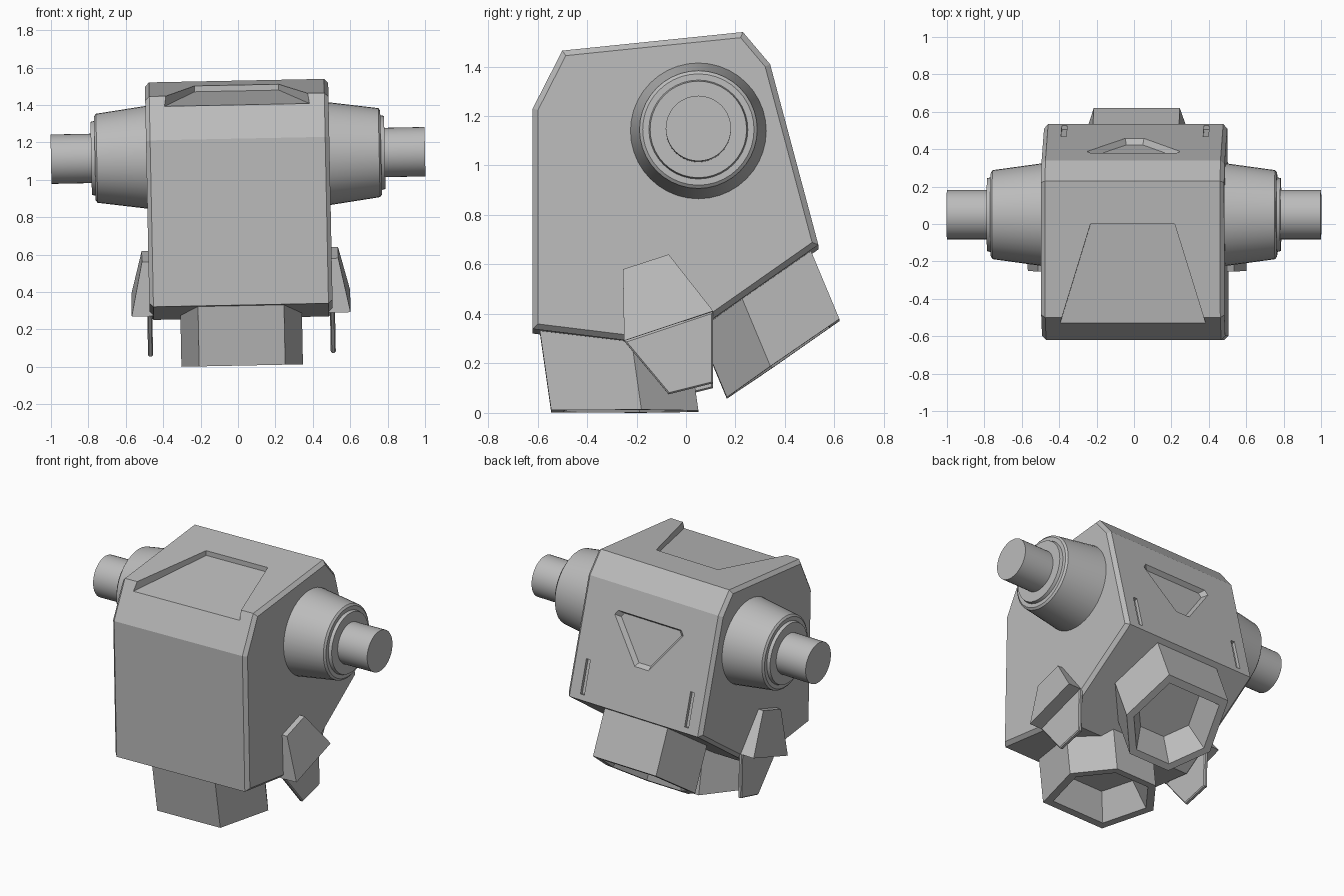
import bpy, bmesh, math
from mathutils import Matrix, Vector

cube = bpy.data.objects.get("Cube")
if cube:
    bpy.data.objects.remove(cube, do_unlink=True)

# Single grey finish
grey = bpy.data.materials.new("plain_grey")
GREY = (0.5, 0.5, 0.5, 1)
grey.use_nodes = True
grey.diffuse_color = GREY
grey.node_tree.nodes["Principled BSDF"].inputs["Base Color"].default_value = GREY

# The whole assembly leans slightly to one side
pivot = Vector((0, 0, 1.12))
lean = (Matrix.Translation(pivot) @ Matrix.Rotation(math.radians(-1.15), 4, "Y")
        @ Matrix.Translation(-pivot))


def loft(name, rings, side_bevel=0):
    """Closed solid skinned through a list of equal-length point rings."""
    bm = bmesh.new()
    loops = [[bm.verts.new(p) for p in ring] for ring in rings]
    caps = [bm.faces.new(loops[0]), bm.faces.new(loops[-1])]
    n = len(loops[0])
    for a, b in zip(loops, loops[1:]):
        for i in range(n):
            j = (i + 1) % n
            bm.faces.new((a[i], a[j], b[j], b[i]))
    if side_bevel:
        edges = [e for f in caps for e in f.edges]
        bmesh.ops.bevel(bm, geom=edges, offset=side_bevel, segments=1, affect="EDGES")
    bmesh.ops.recalc_face_normals(bm, faces=bm.faces[:])
    bm.transform(lean)
    mesh = bpy.data.meshes.new(name)
    bm.to_mesh(mesh)
    bm.free()
    mesh.materials.append(grey)
    obj = bpy.data.objects.new(name, mesh)
    bpy.context.collection.objects.link(obj)
    return obj


def activate(obj):
    bpy.ops.object.select_all(action="DESELECT")
    obj.select_set(True)
    bpy.context.view_layer.objects.active = obj


def carve(target, cutter):
    cutter.hide_render = True
    mod = target.modifiers.new("carve", "BOOLEAN")
    mod.operation = "DIFFERENCE"
    mod.solver = "EXACT"
    mod.object = cutter
    activate(target)
    bpy.ops.object.modifier_apply(modifier=mod.name)
    bpy.data.objects.remove(cutter, do_unlink=True)


def scaled(ring, k):
    mid = sum((Vector(p) for p in ring), Vector()) / len(ring)
    return [mid + (Vector(p) - mid) * k for p in ring]


# Main body from its side profile (y, z)
profile = [(-.62, .33), (-.62, 1.22), (-.5, 1.455), (.23, 1.53),
           (.34, 1.4), (.535, .67), (-.05, .26)]
body = loft("body", [[(x, y, z) for y, z in profile] for x in (-.49, .49)], .022)

# Sunken top panel, open at the front slope
plan = [(-.225, 0, 1.475), (.225, 0, 1.475), (.41, -.6, 1.39), (-.41, -.6, 1.39)]
carve(body, loft("panel_cutter", [plan, [(x, y, 1.7) for x, y, z in plan]]))

# Recesses in the sloping back face
down = Vector((0, .195, -.73)).normalized()
out = Vector((0, -down.z, down.y))


def on_back(x, s, d):
    return Vector((x, .34, 1.4)) + down * s + out * d


vent = [(-.23, .155), (.23, .155), (.25, .185), (.05, .456), (-.05, .456), (-.25, .185)]
mouth = [on_back(x, s, 0) for x, s in vent]
carve(body, loft("vent_cutter", [[p + out * .05 for p in mouth], mouth,
                                 [p - out * .03 for p in scaled(mouth, .88)]]))
for side in (-1, 1):
    slot = [(side * .38 + dx, s) for dx, s in
            [(-.014, .5), (.014, .5), (.014, .72), (-.014, .72)]]
    carve(body, loft("slot_cutter", [[on_back(x, s, d) for x, s in slot] for d in (-.02, .05)]))


# Hollow six-sided nozzles, wide edge first
def nozzle(name, wide, narrow, up):
    wide, narrow, up = Vector((0, *wide)), Vector((0, *narrow)), Vector((0, *up))
    shape = [(0, -.23), (.613, -.325), (1, -.15), (1, .15), (.613, .325), (0, .23)]
    end = [wide.lerp(narrow, t) + Vector((x, 0, 0)) for t, x in shape]
    loft(name, [[p + up for p in end], end, scaled(end, .84),
                [p + up * .5 for p in scaled(end, .6)]])


nozzle("front_nozzle", (-.545, .0065), (.05, .0065), (-.05, .35))
nozzle("rear_nozzle", (.62, .375), (.165, .06), (-.121, .29))

for side, label in ((1, "left"), (-1, "right")):
    # Stepped side hub with its axle stub
    steps = [(.45, .28), (.755, .238), (.765, .225), (.765, .2),
             (.785, .195), (.785, .132), (1, .132)]
    angles = [i * math.tau / 40 for i in range(40)]
    hub = loft(label + "_hub", [[(side * x, .05 + r * math.cos(a), 1.13 + r * math.sin(a))
                                 for a in angles] for x, r in steps])
    activate(hub)
    bpy.ops.object.shade_smooth_by_angle(angle=math.radians(30))

    # Flared fin with a flat blade hanging below it
    fin = [(-.255, .57, .525), (-.07, .63, .525), (.11, .4, .585), (-.25, .28, .585)]
    loft(label + "_fin", [[(side * .47, y, z) for y, z, x in fin],
                          [(side * x, y, z) for y, z, x in fin]])
    blade = [(-.25, .28), (.11, .4), (.11, .11), (-.07, .065)]
    loft(label + "_blade", [[(side * x, y, z) for y, z in blade] for x in (.475, .502)], .006)
